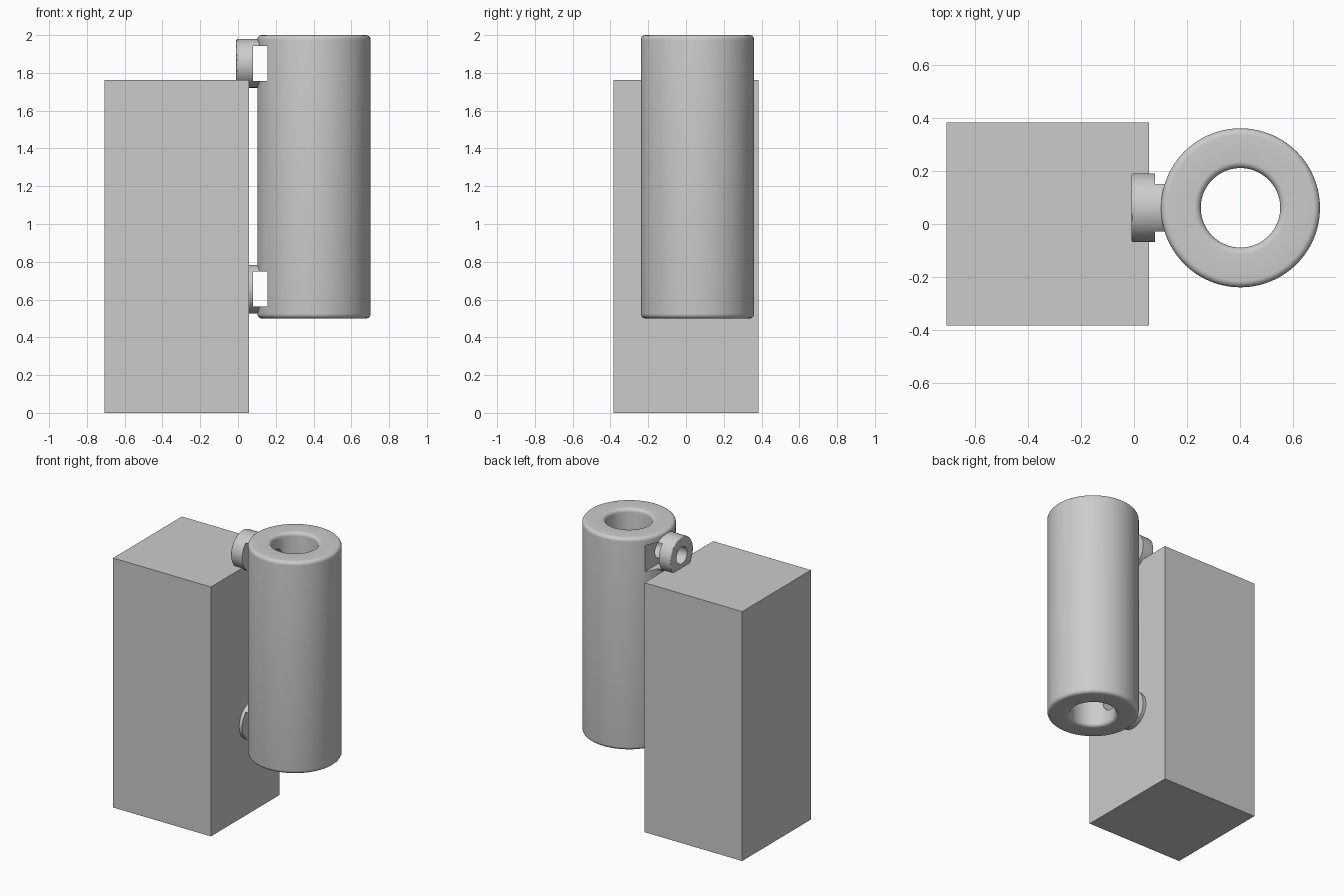
import bpy, bmesh, math
from mathutils import Matrix, Vector

if "Cube" in bpy.data.objects:
    bpy.data.objects.remove(bpy.data.objects["Cube"])

grey = bpy.data.materials.new("light grey")
grey.diffuse_color = (0.6, 0.6, 0.6, 1)
grey.use_nodes = True
grey.node_tree.nodes["Principled BSDF"].inputs["Base Color"].default_value = grey.diffuse_color

AX, AY = 0.402, 0.061          # tube axis
MOUNTS = (0.655, 1.85)         # heights of the two mounting bosses


def finish(name, bm):
    bmesh.ops.recalc_face_normals(bm, faces=bm.faces)
    me = bpy.data.meshes.new(name)
    bm.to_mesh(me)
    bm.free()
    me.materials.append(grey)
    ob = bpy.data.objects.new(name, me)
    bpy.context.collection.objects.link(ob)
    return ob


def box(name, lo, hi):
    lo, hi = Vector(lo), Vector(hi)
    bm = bmesh.new()
    bmesh.ops.create_cube(bm, size=1, matrix=Matrix.Translation((lo + hi) / 2)
                          @ Matrix.Diagonal((*(hi - lo), 1)))
    return finish(name, bm)


def arc(cr, cz, rad, start, steps=6):
    """Quarter-circle fillet points in the (radius, height) plane."""
    return [(cr + rad * math.cos(start + math.pi / 2 * i / steps),
             cz + rad * math.sin(start + math.pi / 2 * i / steps)) for i in range(steps + 1)]


def lathe(name, profile, segs, matrix):
    """Revolve a closed (radius, height) profile around local z."""
    bm = bmesh.new()
    rings = []
    for i in range(segs):
        a = 2 * math.pi * i / segs
        rings.append([bm.verts.new((r * math.cos(a), r * math.sin(a), z)) for r, z in profile])
    n = len(profile)
    for i in range(segs):
        p, q = rings[i], rings[(i + 1) % segs]
        for j in range(n):
            k = (j + 1) % n
            bm.faces.new((p[j], q[j], q[k], p[k]))
    bmesh.ops.remove_doubles(bm, verts=bm.verts, dist=1e-6)
    bmesh.ops.dissolve_degenerate(bm, edges=bm.edges, dist=1e-6)
    bm.transform(matrix)
    return finish(name, bm)


def rod(name, x0, x1, z, rad):
    """Solid cylinder along x."""
    bm = bmesh.new()
    bmesh.ops.create_cone(bm, cap_ends=True, segments=64, radius1=rad, radius2=rad, depth=x1 - x0,
                          matrix=Matrix.Translation(((x0 + x1) / 2, AY, z))
                          @ Matrix.Rotation(math.pi / 2, 4, 'Y'))
    return bm, name


def combine(ob, other, op):
    mod = ob.modifiers.new(op.lower(), 'BOOLEAN')
    mod.operation, mod.object, mod.solver = op, other, 'EXACT'
    bpy.context.view_layer.objects.active = ob
    bpy.ops.object.modifier_apply(modifier=mod.name)
    bpy.data.objects.remove(other)


# Square block
box("block", (-0.708, -0.384, 0), (0.057, 0.384, 1.763))

# Hollow tube with rounded rims
f, z0, z1, ro, ri = 0.025, 0.5, 2.0, 0.3, 0.15
h = math.pi / 2
profile = (arc(ro - f, z0 + f, f, -h) + arc(ro - f, z1 - f, f, 0)
           + arc(ri + f, z1 - f, f, h) + arc(ri + f, z0 + f, f, 2 * h))
tube = lathe("tube", profile, 128, Matrix.Translation((AX, AY, 0)))

# Round bosses joined to the tube, each with a strap slot and a bolt hole
for z in MOUNTS:
    bm, name = rod("boss", -0.01, 0.2, z, 0.129)
    rim = [e for e in bm.edges if all(v.co.x < 0 for v in e.verts)]
    bmesh.ops.bevel(bm, geom=rim, offset=0.008, segments=3, profile=0.5, affect='EDGES')
    combine(tube, finish(name, bm), 'UNION')
for z in MOUNTS:
    combine(tube, box("slot", (0.08, -0.5, z - 0.093), (0.157, 0.6, z + 0.093)), 'DIFFERENCE')
    bm, name = rod("hole", -0.1, 0.4, z, 0.06)
    combine(tube, finish(name, bm), 'DIFFERENCE')

# Smooth the curved surfaces, keep the cut edges sharp
bpy.ops.object.select_all(action='DESELECT')
tube.select_set(True)
bpy.context.view_layer.objects.active = tube
bpy.ops.object.shade_smooth_by_angle(angle=math.radians(30))
